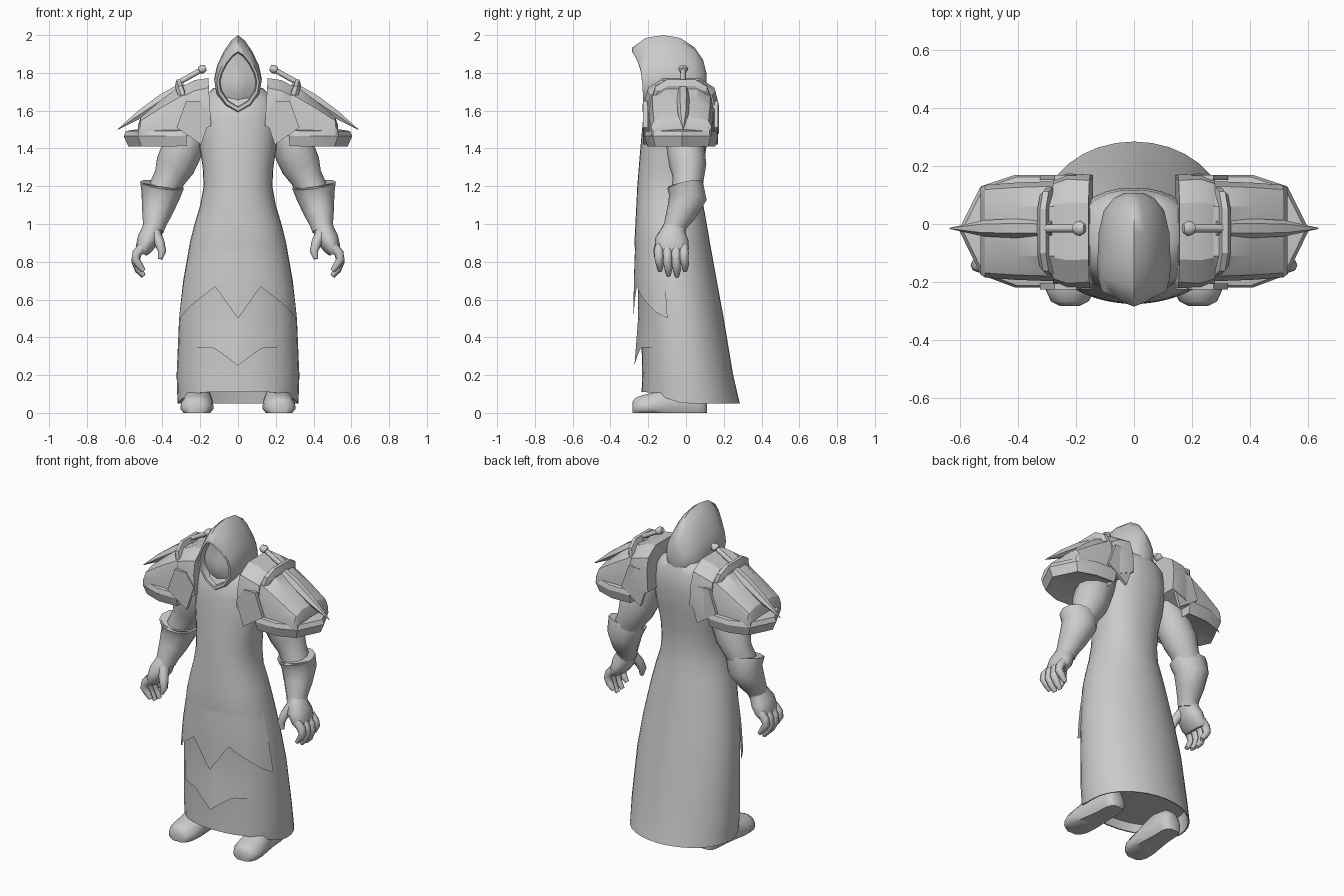
import bpy, bmesh, math
from mathutils import Vector as V

grey = bpy.data.materials.new("plain_grey")
grey.diffuse_color = (0.6, 0.6, 0.6, 1)


def make(name, verts, faces, mirror=False, angle=40):
    """Mesh object with smooth shading, optionally mirrored across x."""
    bm = bmesh.new()
    vs = [bm.verts.new(v) for v in verts]
    for f in faces:
        bm.faces.new([vs[i] for i in f])
    bmesh.ops.recalc_face_normals(bm, faces=bm.faces)
    me = bpy.data.meshes.new(name)
    bm.to_mesh(me)
    bm.free()
    me.materials.append(grey)
    ob = bpy.data.objects.new(name, me)
    bpy.context.collection.objects.link(ob)
    if mirror:
        ob.modifiers.new("mirror", 'MIRROR').use_mirror_merge = False
    bpy.ops.object.select_all(action='DESELECT')
    ob.select_set(True)
    bpy.context.view_layer.objects.active = ob
    bpy.ops.object.shade_smooth_by_angle(angle=math.radians(angle))
    return ob


def loft(name, rings, mirror=False, angle=40, caps=(True, True)):
    n = len(rings[0])
    verts = [p for r in rings for p in r]
    faces = [(k * n + i, k * n + (i + 1) % n, (k + 1) * n + (i + 1) % n, (k + 1) * n + i)
             for k in range(len(rings) - 1) for i in range(n)]
    if caps[0]:
        faces.append(tuple(range(n)))
    if caps[1]:
        faces.append(tuple(range(len(verts) - n, len(verts))))
    return make(name, verts, faces, mirror, angle)


def tube(name, path, n=12, angle=50):
    """Mirrored limb: path of (x, y, z, radius along y, radius across)."""
    pts = [V(p[:3]) for p in path]
    rings = []
    for k, p in enumerate(path):
        t = (pts[min(k + 1, len(pts) - 1)] - pts[max(k - 1, 0)]).normalized()
        a = V((0, 1, 0)) if abs(t.y) < .9 else V((0, 0, 1))
        a = (a - t * a.dot(t)).normalized()
        b = t.cross(a)
        rings.append([pts[k] + a * p[3] * math.cos(2 * math.pi * i / n)
                      + b * p[4] * math.sin(2 * math.pi * i / n) for i in range(n)])
    return loft(name, rings, True, angle)


# Robe profile: height, half width, front y, back y
ROBE = [(.05, .32, -.235, .285), (.2, .325, -.232, .25), (.5, .312, -.238, .2),
        (.7, .29, -.258, .163), (.9, .255, -.273, .127), (1.0, .23, -.268, .11),
        (1.1, .2, -.263, .092), (1.2, .182, -.258, .085), (1.3, .187, -.25, .09),
        (1.42, .205, -.24, .11), (1.55, .215, -.228, .125), (1.66, .195, -.205, .118),
        (1.72, .13, -.15, .09)]
POW = 2.3


def robe_ring(z, hw, f, b, n=32):
    ring = []
    for i in range(n):
        c, s = math.cos(2 * math.pi * i / n), math.sin(2 * math.pi * i / n)
        e = 2 / POW if s < 0 or z > 1.1 else 1
        x = hw * math.copysign(abs(c) ** e, c)
        y = (f + b) / 2 + (b - f) / 2 * math.copysign(abs(s) ** e, s)
        lift = .06 * min(1, max(0, (-y - .02) / .18)) if z < .1 else 0
        ring.append(V((x, y, z + lift)))
    return ring


inner = [robe_ring(.16, .305, -.215, .25), robe_ring(.051, .312, -.228, .277)]
loft("robe", inner + [robe_ring(*r) for r in ROBE], angle=60)


def robe_at(z):
    for a, b in zip(ROBE, ROBE[1:]):
        if a[0] <= z <= b[0]:
            t = (z - a[0]) / (b[0] - a[0])
            return [p + (q - p) * t for p, q in zip(a, b)]


def apron(name, hem, top, flare, fade):
    """Cloth layer rising out of the robe front; hem is (fraction across, z)."""
    cols, rows, verts = 24, 6, []
    edge = hem[-1][0]
    for i in range(cols + 1):
        u = edge * (2 * i / cols - 1)
        for (ua, za), (ub, zb) in zip(hem, hem[1:]):
            if ua - 1e-6 <= abs(u) <= ub + 1e-6:
                low = za + (zb - za) * (abs(u) - ua) / (ub - ua)
        for j in range(rows + 1):
            z = top + (low - top) * j / rows
            _, hw, f, b = robe_at(z)
            d = (1 - abs(u) ** POW) ** (1 / POW)
            drop = (top - z) / (top - hem[0][1])
            off = -.006 + (flare + .006) * drop * (1 - fade * abs(u) / edge)
            verts.append((u * hw * (1 + .02 * drop), (f + b) / 2 - (b - f) / 2 * d - off, z))
    w = rows + 1
    faces = [(i * w + j, i * w + j + 1, (i + 1) * w + j + 1, (i + 1) * w + j)
             for i in range(cols) for j in range(rows)]
    make(name, verts, faces, angle=80)


apron("upper_apron", [(0, .5), (.4, .67), (.8, .57), (.98, .5)], .92, .04, .4)
apron("lower_apron", [(0, .25), (.2, .30), (.4, .345), (.75, .345)], .72, .04, .8)

# Hood with pointed arch section, rolled into a recessed face
ARCH = [(0, 1), (.28, .87), (.6, .6), (.88, .25), (1, -.08), (.92, -.42), (.55, -.78), (0, -1)]
ARCH += [(-x, z) for x, z in ARCH[-2:0:-1]]


def arch(y, zc, hw, hh, lean=0):
    return [V((x * hw, y + lean * (.012 * abs(x) - .04 * max(0, z) ** 2 + .015 * max(0, -z)),
               zc + z * hh)) for x, z in ARCH]


loft("hood", [arch(*r) for r in [
    (.108, 1.75, .03, .05), (.09, 1.75, .07, .12), (.045, 1.755, .105, .18),
    (-.03, 1.77, .122, .215), (-.12, 1.785, .126, .215), (-.19, 1.78, .125, .205, .6),
    (-.246, 1.765, .112, .168, 1), (-.246, 1.765, .1, .147, 1)]],
    angle=55, caps=(True, False))
loft("face_shadow", [arch(*r) for r in [
    (-.246, 1.765, .1, .147, 1), (-.2, 1.765, .094, .14, .6),
    (-.215, 1.755, .045, .08), (-.225, 1.75, .012, .03)]], angle=60, caps=(False, True))

# Arms, gauntlets and hands
tube("arm", [(.2, -.01, 1.56, .09, .07), (.25, -.01, 1.48, .1, .095), (.302, 0, 1.38, .1, .108),
             (.332, .01, 1.31, .098, .105), (.362, .012, 1.245, .083, .085),
             (.41, 0, 1.15, .08, .08), (.43, -.03, 1.05, .06, .06)])
tube("gauntlet", [(.41, 0, 1.15, .08, .085), (.402, -.005, 1.205, .088, .108),
                  (.402, -.005, 1.207, .096, .117), (.412, .01, 1.14, .1, .1),
                  (.43, -.025, 1.06, .08, .08), (.443, -.055, 1.0, .062, .062),
                  (.45, -.065, .965, .06, .056)])
tube("palm", [(.445, -.055, 1.0, .055, .05), (.455, -.066, .965, .066, .055),
              (.475, -.075, .92, .088, .058), (.5, -.075, .87, .09, .045),
              (.512, -.075, .845, .08, .03)])
for k, (y, dz) in enumerate([(-.143, .03), (-.098, .005), (-.053, 0), (-.01, .03)]):
    tube(f"finger_{k + 1}", [(.505, y, .88, .022, .025), (.535, y, .845, .025, .025),
                             (.543, y, .80 + dz / 2, .023, .022), (.525, y + .005, .755 + dz, .021, .02),
                             (.5, y + .005, .722 + dz, .012, .012)], 8)
tube("thumb", [(.44, -.1, .95, .035, .032), (.415, -.135, .9, .028, .027),
               (.402, -.15, .855, .024, .022), (.412, -.155, .815, .012, .012)], 8)


# Boots: sections along y with flat sole
def boot_ring(y, xc, hw, h):
    return [V((xc + hw * x, y, h * z)) for x, z in
            [(-.8, 0), (-1, .2), (-.98, .5), (-.7, .85), (-.25, 1), (.25, 1),
             (.7, .85), (.98, .5), (1, .2), (.8, 0)]]


loft("boot", [boot_ring(*r) for r in [
    (-.283, .222, .035, .06), (-.268, .222, .065, .08), (-.23, .22, .084, .094),
    (-.17, .217, .087, .108), (-.1, .212, .078, .14), (-.02, .208, .068, .17),
    (.06, .205, .066, .15), (.095, .204, .055, .12), (.11, .204, .035, .06)]], True, 50)

# Shoulder armour: flared lower rim
RIM = [(.27, -.22), (.41, -.22), (.53, -.175), (.605, -.02), (.53, .13), (.41, .17), (.27, .17)]


def rim(z, s):
    return [V((.3 + (x - .3) * s, -.02 + (y + .02) * s, z + .03 * max(0, .36 - x))) for x, y in RIM]


loft("shoulder_rim", [rim(1.43, .7), rim(1.412, .88), rim(1.41, .92), rim(1.465, 1),
                      rim(1.492, .96), rim(1.5, .8)], True, 25)

# Sloping shell, collar plate and raised band share one arched section
SHELL = [(-1, 0), (-1, .5), (-.9, .8), (-.5, 1), (.5, 1), (.9, .8), (1, .5), (1, 0)]


def shell(x, hw, low, top, slant=0):
    return [V((x + slant * (z - .5), -.025 + hw * y, low + (top - low) * z)) for y, z in SHELL]


loft("shoulder_shell", [shell(.2, .175, 1.52, 1.745), shell(.3, .172, 1.45, 1.735),
                        shell(.41, .168, 1.45, 1.655), shell(.515, .16, 1.47, 1.565),
                        shell(.53, .15, 1.47, 1.52)], True, 25)
loft("collar_plate", [shell(.15, .18, 1.54, 1.735, .01), shell(.15, .195, 1.52, 1.772, .015),
                      shell(.23, .2, 1.48, 1.762), shell(.28, .182, 1.46, 1.735)], True, 25)
loft("raised_band", [shell(.27, .14, 1.6, 1.74, .05), shell(.28, .152, 1.6, 1.765, .05),
                     shell(.3, .152, 1.58, 1.765, .05), shell(.31, .14, 1.58, 1.73, .05)], True, 25)

# Long spike ridge running down each shell
tube("shoulder_spike", [(.28, -.015, 1.73, .03, .03), (.4, -.015, 1.66, .034, .033),
                        (.52, -.015, 1.58, .028, .024), (.637, -.015, 1.5, .002, .002)], 6, 30)

# Rod with a knob
tube("shoulder_rod", [(.32, -.015, 1.745, .014, .014), (.205, -.015, 1.81, .014, .014),
                      (.203, -.015, 1.812, .022, .02), (.185, -.015, 1.822, .027, .023),
                      (.17, -.015, 1.828, .016, .014)], 8)

# Hanging square flaps, front and back of each shoulder
FLAP = [(.145, 1.57), (.195, 1.42), (.325, 1.51), (.275, 1.65), (.2, 1.65)]
for label, y, d in [("front", -.205, -.022), ("back", .152, .018)]:
    loft(f"{label}_flap", [[V((x, y, z)) for x, z in FLAP],
                           [V((x, y + d, z)) for x, z in FLAP]], True, 25)
